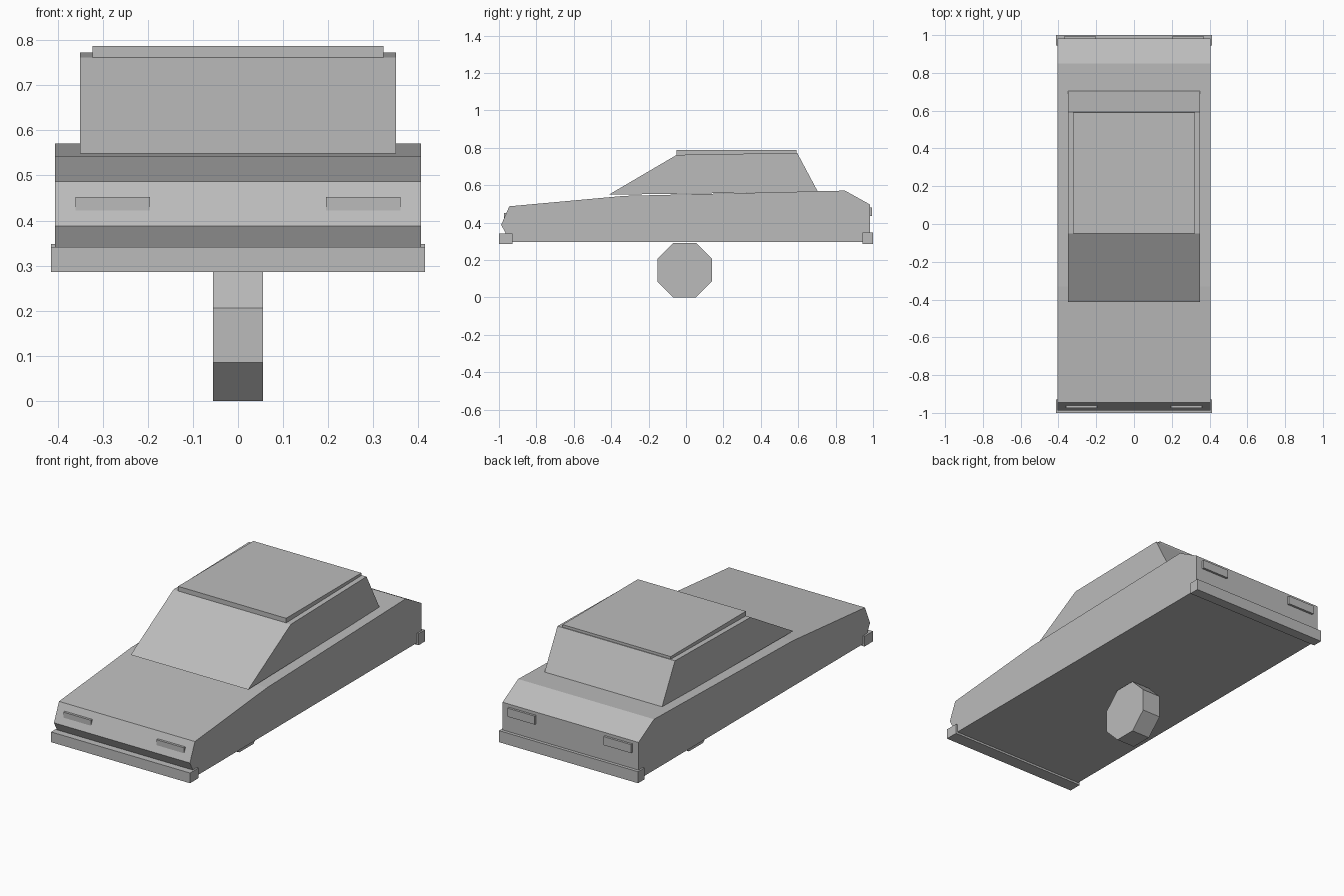
import bpy
import bmesh
from math import pi, cos

if "Cube" in bpy.data.objects:
    bpy.data.objects.remove(bpy.data.objects["Cube"], do_unlink=True)

# Single grey paint
grey = bpy.data.materials.new("plain_grey")
grey.use_nodes = True
COLOUR = (0.5, 0.5, 0.5, 1)
grey.diffuse_color = COLOUR
grey.node_tree.nodes["Principled BSDF"].inputs["Base Color"].default_value = COLOUR


def finish(name, bm):
    bmesh.ops.recalc_face_normals(bm, faces=bm.faces)
    mesh = bpy.data.meshes.new(name)
    bm.to_mesh(mesh)
    bm.free()
    mesh.materials.append(grey)
    obj = bpy.data.objects.new(name, mesh)
    bpy.context.collection.objects.link(obj)
    return obj


def extrude_profile(name, profile, half_width):
    """Side profile of (y, z) points, swept across the width."""
    bm = bmesh.new()
    face = bm.faces.new([bm.verts.new((-half_width, y, z)) for y, z in profile])
    swept = bmesh.ops.extrude_face_region(bm, geom=[face])["geom"]
    verts = [v for v in swept if isinstance(v, bmesh.types.BMVert)]
    bmesh.ops.translate(bm, verts=verts, vec=(2 * half_width, 0, 0))
    return finish(name, bm)


def box(name, x, y, z):
    """Box from (low, high) ranges."""
    bm = bmesh.new()
    bmesh.ops.create_cube(bm, size=1)
    for v in bm.verts:
        v.co = [r[0] if c < 0 else r[1] for c, r in zip(v.co, (x, y, z))]
    return finish(name, bm)


# Lower body with wedge nose and cut tail
extrude_profile("body", [(-0.94, 0.297), (-0.988, 0.388), (-0.945, 0.487),
                         (-0.33, 0.543), (0.85, 0.571), (0.983, 0.497),
                         (0.983, 0.297)], 0.405)

# Cabin and raised roof panel
extrude_profile("cabin", [(-0.413, 0.549), (-0.05, 0.762), (0.594, 0.773),
                          (0.705, 0.565)], 0.35)
box("roof_panel", (-0.322, 0.322), (-0.05, 0.59), (0.759, 0.787))

# Bumpers
box("front_bumper", (-0.414, 0.414), (-1, -0.928), (0.286, 0.341))
box("rear_bumper", (-0.414, 0.414), (0.945, 1), (0.286, 0.348))

# Lamps on both sides
for side, s in (("left", 1), ("right", -1)):
    span = sorted((s * 0.195, s * 0.36))
    box(side + "_headlamp", span, (-0.973, -0.94), (0.42, 0.452))
    span = sorted((s * 0.205, s * 0.368))
    box(side + "_tail_lamp", span, (0.97, 0.995), (0.434, 0.48))

# Eight-sided wheel under the middle
apothem = 0.146
bm = bmesh.new()
bmesh.ops.create_cone(bm, cap_ends=True, segments=8, depth=0.11,
                      radius1=apothem / cos(pi / 8), radius2=apothem / cos(pi / 8))
wheel = finish("wheel", bm)
wheel.rotation_euler = (pi / 2, pi / 8, pi / 2)
wheel.location = (0, -0.007, apothem)
